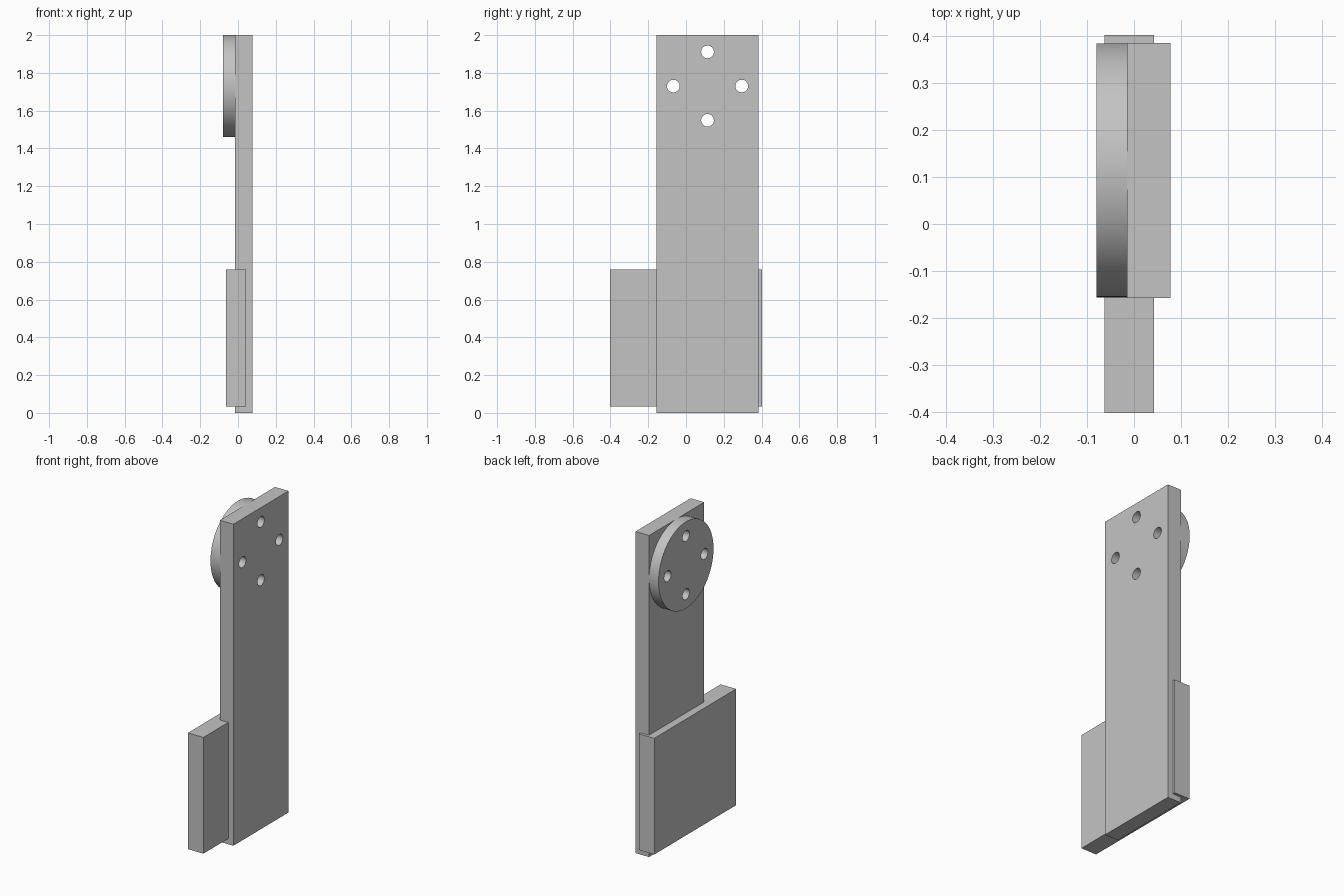
import bpy
import math
from mathutils import Vector

cube = bpy.data.objects.get("Cube")
if cube:
    bpy.data.objects.remove(cube, do_unlink=True)

grey = bpy.data.materials.new("light_grey")
grey.use_nodes = True
colour = (0.55, 0.55, 0.55, 1)
grey.diffuse_color = colour
grey.node_tree.nodes["Principled BSDF"].inputs["Base Color"].default_value = colour


def box(name, low, high):
    low, high = Vector(low), Vector(high)
    bpy.ops.mesh.primitive_cube_add(size=1, location=(low + high) / 2)
    ob = bpy.context.object
    ob.name = name
    ob.scale = high - low
    bpy.ops.object.transform_apply(location=False, rotation=False, scale=True)
    ob.data.materials.append(grey)
    return ob


def cylinder_x(name, x0, x1, y, z, radius, sides):
    bpy.ops.mesh.primitive_cylinder_add(
        vertices=sides, radius=radius, depth=x1 - x0,
        location=((x0 + x1) / 2, y, z), rotation=(0, math.pi / 2, 0))
    ob = bpy.context.object
    ob.name = name
    ob.data.materials.append(grey)
    return ob


BACK, JOINT, FACE = -0.08, -0.015, 0.078
PIVOT_Y, PIVOT_Z, RADIUS = 0.114, 1.73, 0.271

# Main plate, round mounting disc and cross block
plate = box("long_plate", (JOINT, PIVOT_Y - RADIUS, 0), (FACE, PIVOT_Y + RADIUS, 2))
disc = cylinder_x("mounting_disc", BACK, JOINT, PIVOT_Y, PIVOT_Z, RADIUS - 0.001, 96)
box("cross_block", (-0.063, -0.402, 0.035), (0.043, 0.402, 0.758))

# Four bolt holes through plate and disc
for i in range(4):
    angle = i * math.pi / 2
    cutter = cylinder_x("hole_cutter", -0.2, 0.2,
                        PIVOT_Y + 0.181 * math.cos(angle),
                        PIVOT_Z + 0.181 * math.sin(angle), 0.034, 16)
    cutter.hide_render = True
    for part in (plate, disc):
        cut = part.modifiers.new("bolt_hole", "BOOLEAN")
        cut.operation = "DIFFERENCE"
        cut.solver = "EXACT"
        cut.object = cutter
        bpy.context.view_layer.objects.active = part
        bpy.ops.object.modifier_apply(modifier=cut.name)
    bpy.data.objects.remove(cutter, do_unlink=True)

# Smooth round walls, crisp edges
bpy.ops.object.select_all(action="DESELECT")
for part in (plate, disc):
    part.select_set(True)
bpy.context.view_layer.objects.active = disc
bpy.ops.object.shade_smooth_by_angle(angle=math.radians(30))
